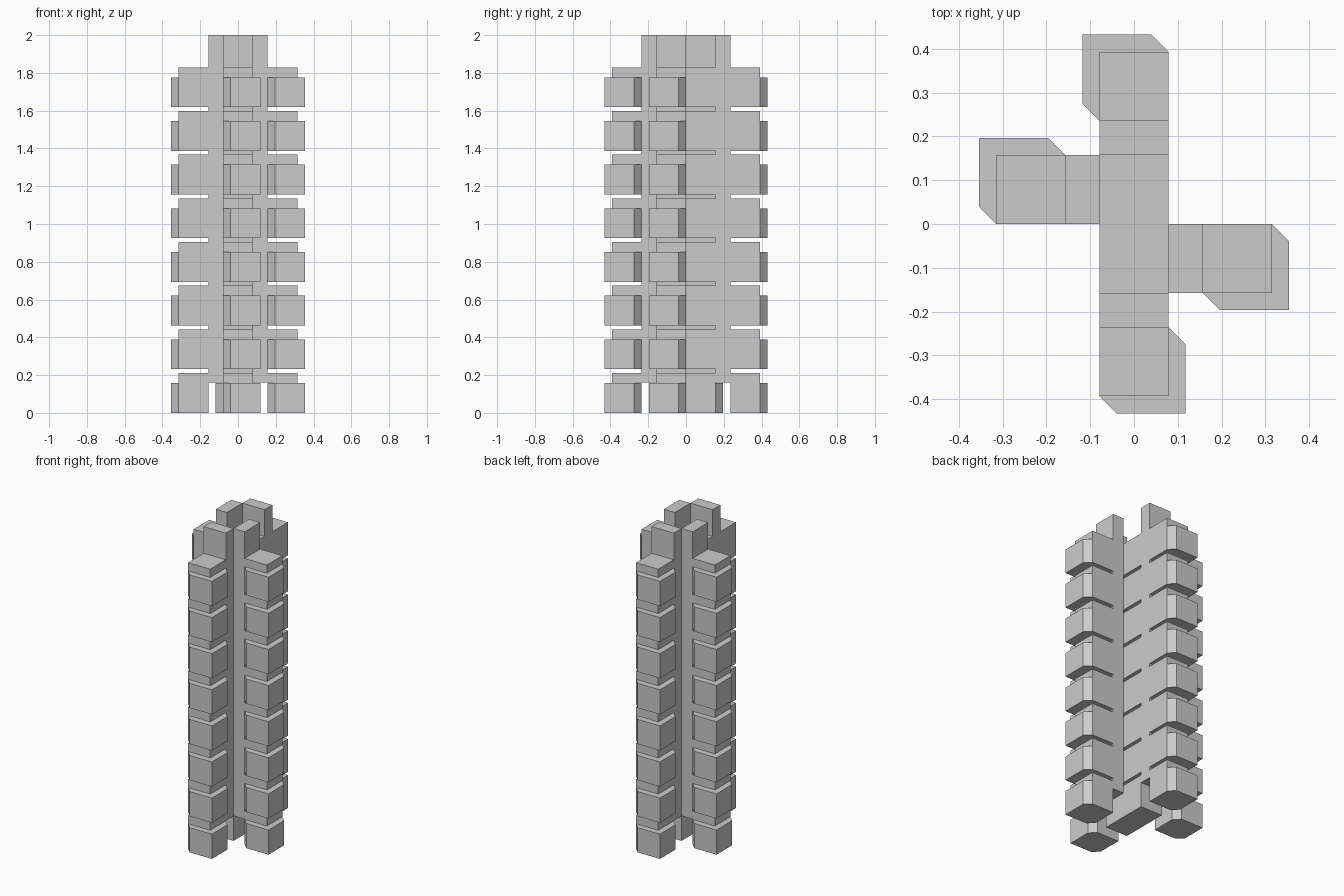
import bpy, bmesh

if "Cube" in bpy.data.objects:
    bpy.data.objects.remove(bpy.data.objects["Cube"])

U = 0.0786        # module: half a block width
PITCH = 0.2312    # floor to floor
FLOOR = 0.211     # floor block height (leaves a thin slot above)
BOX = 0.158       # height of the projecting box
S = U / 2         # diagonal projection


def prism(name, points, z0, z1):
    """Extrude a plan outline from z0 to z1."""
    bm = bmesh.new()
    f = bm.faces.new([bm.verts.new((x, y, z0)) for x, y in points])
    top = bmesh.ops.extrude_face_region(bm, geom=[f])
    for v in top["geom"]:
        if isinstance(v, bmesh.types.BMVert):
            v.co.z = z1
    bmesh.ops.recalc_face_normals(bm, faces=bm.faces)
    me = bpy.data.meshes.new(name)
    bm.to_mesh(me)
    bm.free()
    ob = bpy.data.objects.new(name, me)
    bpy.context.collection.objects.link(ob)
    return ob


def rect(x0, x1, y0, y1):
    return [(x0, y0), (x1, y0), (x1, y1), (x0, y1)]


def turned(points, k):
    """Half-turn symmetry about the tower axis (k = 1 or -1)."""
    return [(x * k, y * k) for x, y in points]


# lower-left corners of the two wing blocks (front wing, right wing)
WINGS = {"front_wing": (-U, -5 * U), "right_wing": (2 * U, -2 * U)}
W = 2 * U

for i in range(8):
    z = i * PITCH
    # core floor
    prism("core_floor", rect(-U, U, -2 * U, 2 * U), z, z + FLOOR)
    for k in (1, -1):
        for name, (x, y) in WINGS.items():
            # hexagonal box: square pushed out along the diagonal
            hexa = [(x, y + W), (x, y), (x + S, y - S), (x + W + S, y - S),
                    (x + W + S, y + W - S), (x + W, y + W)]
            prism(name + "_box", turned(hexa, k), z, z + BOX)
            # square cap filling up to the slot
            prism(name + "_cap", turned(rect(x, x + W, y, y + W), k),
                  z + BOX, z + FLOOR)

# four posts tying the wings to the core
for k in (1, -1):
    prism("wing_post", turned(rect(-U, U, -3 * U, -2 * U), k), 0.16, 2.0)
    prism("side_post", turned(rect(U, 2 * U, -2 * U, 0), k), 0.16, 2.0)
